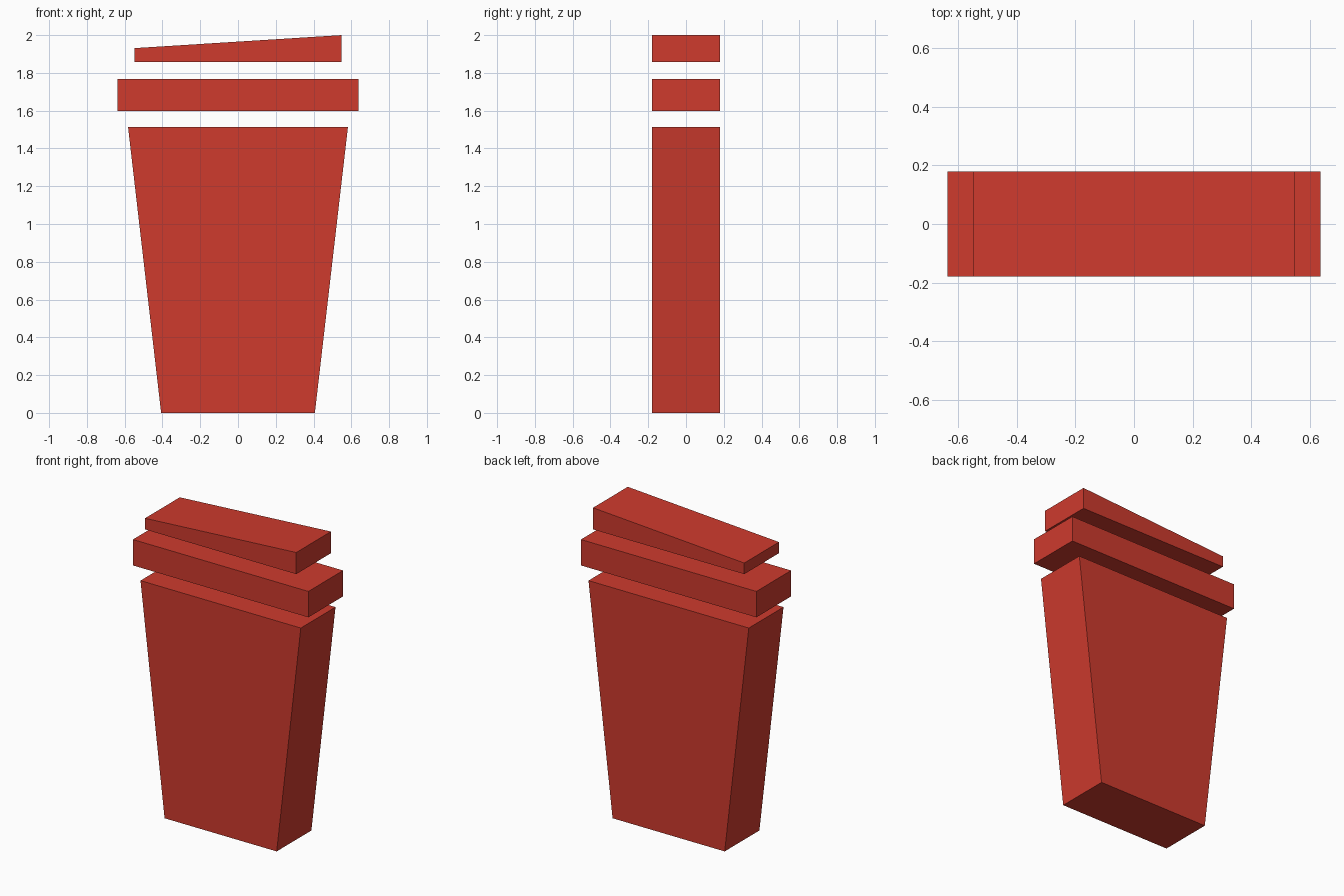
import bpy, bmesh

if "Cube" in bpy.data.objects:
    bpy.data.objects.remove(bpy.data.objects["Cube"])

DEPTH = 0.18  # half thickness along y

red = bpy.data.materials.new("red")
red.diffuse_color = (0.62, 0.043, 0.027, 1.0)
red.use_nodes = True
red.node_tree.nodes["Principled BSDF"].inputs["Base Color"].default_value = red.diffuse_color


def slab(name, profile):
    """Extrude an x-z outline (counter-clockwise from the front) through the depth."""
    bm = bmesh.new()
    front = bm.faces.new([bm.verts.new((x, -DEPTH, z)) for x, z in profile])
    result = bmesh.ops.extrude_face_region(bm, geom=[front], use_keep_orig=True)
    moved = [v for v in result["geom"] if isinstance(v, bmesh.types.BMVert)]
    bmesh.ops.translate(bm, verts=moved, vec=(0, 2 * DEPTH, 0))
    bmesh.ops.recalc_face_normals(bm, faces=bm.faces[:])
    mesh = bpy.data.meshes.new(name)
    bm.to_mesh(mesh)
    bm.free()
    mesh.materials.append(red)
    obj = bpy.data.objects.new(name, mesh)
    bpy.context.collection.objects.link(obj)
    return obj


# tapered cup body
slab("cup_body", [(-0.407, 0), (0.407, 0), (0.582, 1.513), (-0.582, 1.513)])
# wide lid rim
slab("lid_rim", [(-0.637, 1.598), (0.637, 1.598), (0.637, 1.768), (-0.637, 1.768)])
# sloping lid top
slab("lid_top", [(-0.549, 1.858), (0.549, 1.858), (0.549, 2.0), (-0.549, 1.931)])
